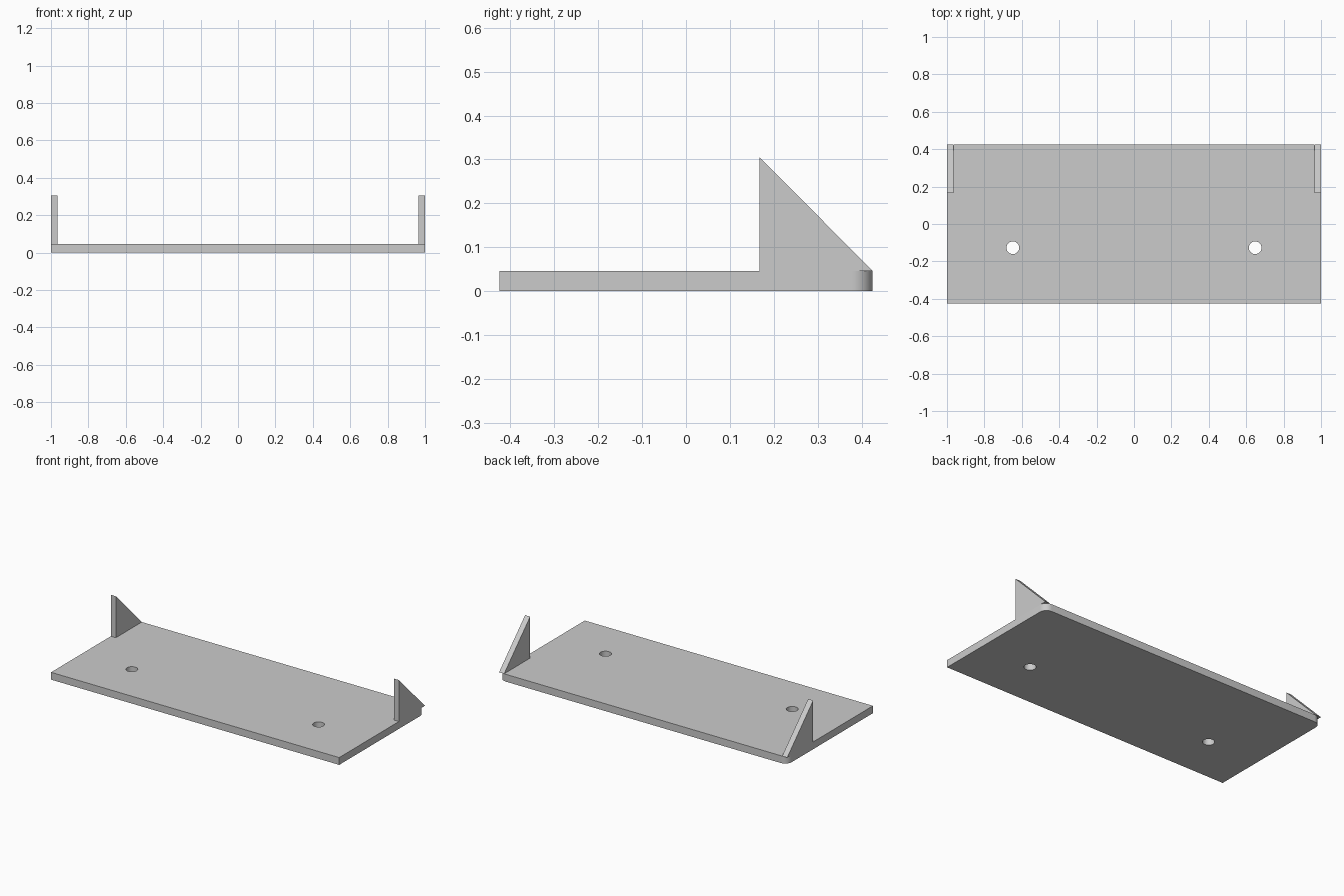
import bpy, bmesh

if "Cube" in bpy.data.objects:
    bpy.data.objects.remove(bpy.data.objects["Cube"], do_unlink=True)

HALF_X, HALF_Y, THICK = 1.0, 0.425, 0.046
CORNER, HOLE_R, HOLE_X, HOLE_Y = 0.047, 0.034, 0.648, -0.127
WALL, FRONT_Y, TOP_Z = 0.035, 0.167, 0.306

grey = bpy.data.materials.new("light grey")
grey.use_nodes = True
colour = (0.6, 0.6, 0.6, 1)
grey.diffuse_color = colour
grey.node_tree.nodes["Principled BSDF"].inputs["Base Color"].default_value = colour


def make_object(name, bm):
    bmesh.ops.recalc_face_normals(bm, faces=bm.faces)
    mesh = bpy.data.meshes.new(name)
    bm.to_mesh(mesh)
    bm.free()
    mesh.materials.append(grey)
    obj = bpy.data.objects.new(name, mesh)
    bpy.context.collection.objects.link(obj)
    return obj


def activate(obj):
    bpy.ops.object.select_all(action='DESELECT')
    obj.select_set(True)
    bpy.context.view_layer.objects.active = obj


def extruded(name, points, offset):
    bm = bmesh.new()
    face = bm.faces.new([bm.verts.new(p) for p in points])
    grown = bmesh.ops.extrude_face_region(bm, geom=[face])["geom"]
    moved = [v for v in grown if isinstance(v, bmesh.types.BMVert)]
    bmesh.ops.translate(bm, verts=moved, vec=offset)
    return make_object(name, bm)


# Base plate with rounded back corners
bm = bmesh.new()
bmesh.ops.create_cube(bm, size=1)
bmesh.ops.scale(bm, verts=bm.verts, vec=(2 * HALF_X, 2 * HALF_Y, THICK))
bmesh.ops.translate(bm, verts=bm.verts, vec=(0, 0, THICK / 2))
back_edges = [e for e in bm.edges
              if all(v.co.y > 0 for v in e.verts)
              and abs(e.verts[0].co.x - e.verts[1].co.x) < 0.01
              and abs(e.verts[0].co.z - e.verts[1].co.z) > 0.01]
bmesh.ops.bevel(bm, geom=back_edges, offset=CORNER, segments=12,
                profile=0.5, affect='EDGES')
plate = make_object("base_plate", bm)

# Two screw holes through the plate
for side in (-1, 1):
    bpy.ops.mesh.primitive_cylinder_add(
        vertices=32, radius=HOLE_R, depth=4 * THICK,
        location=(side * HOLE_X, HOLE_Y, THICK / 2))
    cutter = bpy.context.object
    cutter.name = "hole_cutter"
    cutter.hide_render = True
    cutter.data.materials.append(grey)
    activate(plate)
    cut = plate.modifiers.new("screw_hole", 'BOOLEAN')
    cut.operation = 'DIFFERENCE'
    cut.solver = 'EXACT'
    cut.object = cutter
    bpy.ops.object.modifier_apply(modifier=cut.name)
    bpy.data.objects.remove(cutter, do_unlink=True)

activate(plate)
bpy.ops.object.shade_smooth_by_angle()

# Triangular upright at each back corner
for side, name in ((-1, "right_gusset"), (1, "left_gusset")):
    x = side * HALF_X
    extruded(name, [(x, FRONT_Y, THICK), (x, HALF_Y, THICK), (x, FRONT_Y, TOP_Z)],
             (-side * WALL, 0, 0))
